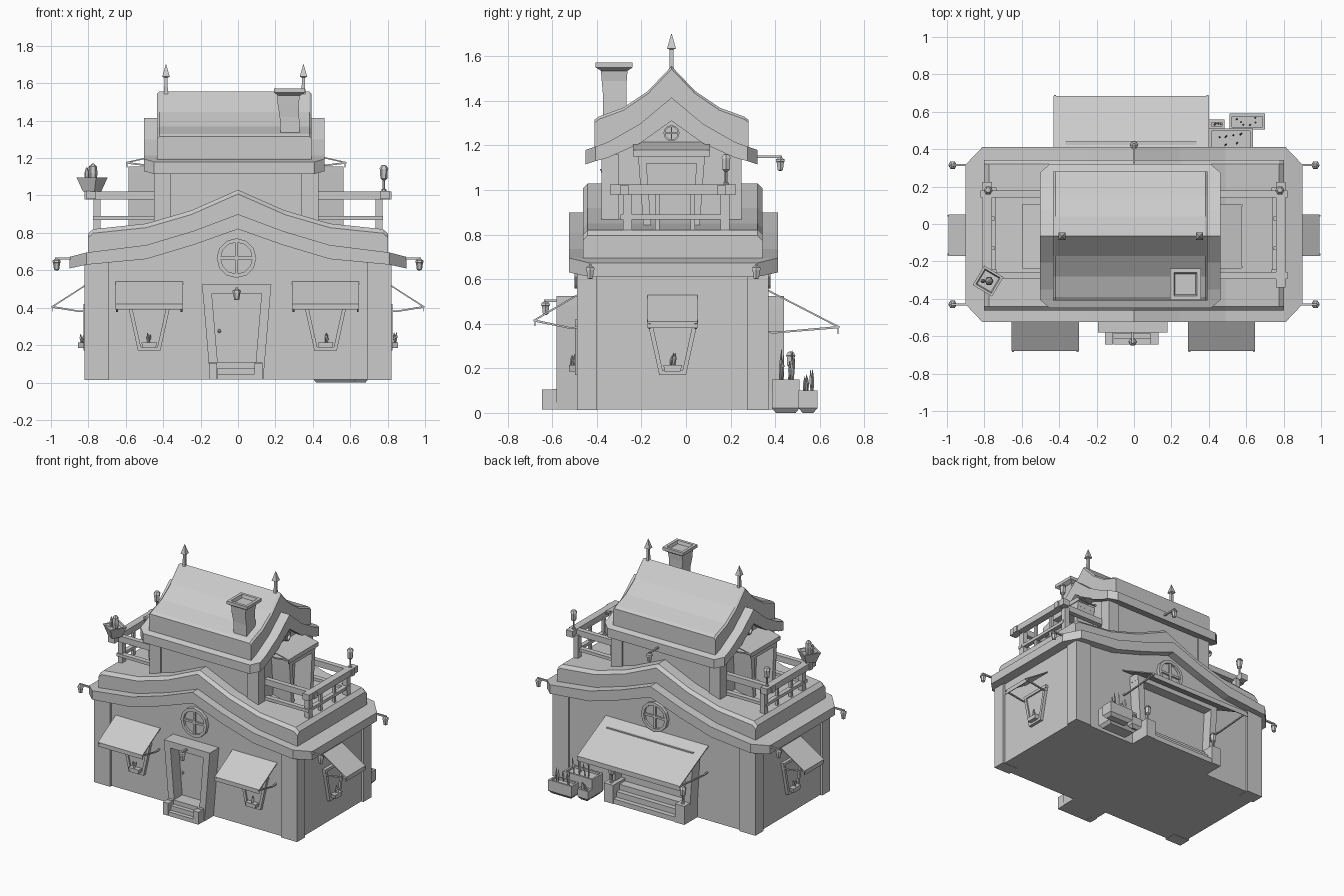
import bpy, bmesh, math, random
from mathutils import Vector, Matrix

if "Cube" in bpy.data.objects:
    bpy.data.objects.remove(bpy.data.objects["Cube"])
random.seed(3)

def finish(name, bm):
    bmesh.ops.remove_doubles(bm, verts=bm.verts, dist=1e-5)
    bmesh.ops.recalc_face_normals(bm, faces=bm.faces)
    me = bpy.data.meshes.new(name)
    bm.to_mesh(me); bm.free()
    ob = bpy.data.objects.new(name, me)
    bpy.context.collection.objects.link(ob)
    return ob

def loft(name, rings, caps=True):
    bm = bmesh.new()
    vs = [[bm.verts.new(p) for p in r] for r in rings]
    n = len(rings[0])
    for a, b in zip(vs, vs[1:]):
        for i in range(n):
            bm.faces.new((a[i], a[(i+1) % n], b[(i+1) % n], b[i]))
    if caps:
        bm.faces.new(vs[0]); bm.faces.new(vs[-1])
    return finish(name, bm)

def box(name, x0, x1, y0, y1, z0, z1):
    return loft(name, [[(x0,y0,z), (x1,y0,z), (x1,y1,z), (x0,y1,z)] for z in (z0, z1)])

def turned(name, c, prof, n=6, rot=0):
    """stacked n-sided rings, prof = (radius, height above c)"""
    return loft(name, [[(c[0]+r*math.cos(rot+2*math.pi*i/n), c[1]+r*math.sin(rot+2*math.pi*i/n), c[2]+z)
                        for i in range(n)] for r, z in prof])

def slab(name, rows, axis, mid=0, c=0.0):
    """rows (u, top, bottom, v0, v1) mirrored about mid; c = chamfer on the top edges"""
    full = [(-u, *r) for u, *r in reversed(rows) if u > 0] + list(rows)
    rings = []
    for u, t, b, v0, v1 in full:
        sec = [(v0,b), (v1,b), (v1,t-c), (v1-c,t), (v0+c,t), (v0,t-c)] if c else [(v0,b), (v1,b), (v1,t), (v0,t)]
        rings.append([(mid+u, v, z) if axis == 'x' else (v, mid+u, z) for v, z in sec])
    return loft(name, rings)

# walls: origin, along direction, outward direction
V = Vector
FRONT = (V((0,-.475,0)), V((1,0,0)), V((0,-1,0)))
BACK = (V((0,.355,0)), V((1,0,0)), V((0,1,0)))
RIGHT = (V((.805,0,0)), V((0,1,0)), V((1,0,0)))
LEFT = (V((-.805,0,0)), V((0,1,0)), V((-1,0,0)))
UP_R = (V((.42,0,0)), V((0,1,0)), V((1,0,0)))
UP_L = (V((-.44,0,0)), V((0,1,0)), V((-1,0,0)))

def at(w, s, d, z):
    return w[0] + w[1]*s + w[2]*d + V((0,0,z))

def panel(name, w, pts, d0, d1):      # outline (s,z) pushed outwards
    return loft(name, [[at(w, s, d, z) for s, z in pts] for d in (d0, d1)])

def side(name, w, pts, s0, s1):       # outline (d,z) pushed along the wall
    return loft(name, [[at(w, s, d, z) for d, z in pts] for s in (s0, s1)])

def frame(name, w, c, ht, hb, z0, z1, t, depth, sill=False):
    """tapered door or window frame with an inner panel"""
    ti, bi = ht-t, hb-t
    for k in (-1, 1):
        panel(name+"_jamb", w, [(c+k*hb,z0), (c+k*bi,z0), (c+k*ti,z1), (c+k*ht,z1)], 0, depth)
    panel(name+"_lintel", w, [(c-ht+.002,z1-t), (c+ht-.002,z1-t), (c+ht,z1), (c-ht,z1)], 0, depth)
    panel(name+"_panel", w, [(c-bi,z0), (c+bi,z0), (c+ti,z1-t), (c-ti,z1-t)], 0, .012)
    if sill:
        panel(name+"_sill", w, [(c-hb,z0), (c+hb,z0), (c+hb,z0+t), (c-hb,z0+t)], 0, depth)

def awning(w, c, hw, zt, ze, zv, D, zr):
    side("awning", w, [(0,zt), (D,ze), (D,zv), (D-.005,zv), (D-.005,ze-.006), (0,zt-.008)], c-hw, c+hw)
    for k in (-1, 1):
        s = c+k*(hw-.008)
        side("awning_rod", w, [(0,zr), (.04,zr-.006), (D+.004,ze), (D+.004,ze-.01), (.04,zr-.014), (0,zr-.01)], s-.005, s+.005)

def blades(name, c, n, h, spread):
    for i in range(n):
        x, y = c[0]+random.uniform(-1,1)*spread[0], c[1]+random.uniform(-1,1)*spread[1]
        lean = random.uniform(-.012, .012)
        hh = h*random.uniform(.6, 1)
        loft(name, [[(x+q*lean+r*math.cos(a), y+q*lean+r*math.sin(a), c[2]+q*hh) for a in (0, 1.57, 3.14, 4.71)]
                    for r, q in ((.004,0), (.007,.6), (.001,1))])

def window(w, c):
    frame("window", w, c, .115, .06, .17, .42, .02, .022, True)
    panel("flower_box", w, [(c-.035,.185), (c+.035,.185), (c+.042,.215), (c-.042,.215)], .015, .05)
    blades("window_plant", at(w, c, .033, .21), 3, .06, (.01, .01))

def round_window(w, c, z, r, d):
    circ = lambda q: [(c+q*math.cos(2*math.pi*i/12), z+q*math.sin(2*math.pi*i/12)) for i in range(12)]
    loft("round_window_ring", [[at(w, s, dd, zz) for s, zz in circ(q)]
         for q, dd in ((r,0), (r,d), (r*.8,d), (r*.8,0), (r,0))], False)
    panel("round_window_pane", w, circ(r*.85), 0, d*.3)
    b = r*.07
    panel("round_window_bar", w, [(c-b,z-r*.82), (c+b,z-r*.82), (c+b,z+r*.82), (c-b,z+r*.82)], 0, d*.8)
    panel("round_window_bar", w, [(c-r*.82,z-b), (c+r*.82,z-b), (c+r*.82,z+b), (c-r*.82,z+b)], 0, d*.8)

LAMP = [(.006,-.032), (.014,-.028), (.019,.008), (.023,.010), (.021,.02), (.006,.03)]
def hanging_lamp(w, s, d0, d1, z):
    turned("hanging_lamp", at(w, s, d1, z), LAMP)
    side("lamp_bracket", w, [(d0,z+.025), (d1+.008,z+.025), (d1+.008,z+.036), (d0,z+.036)], s-.006, s+.006)

def standing_lamp(c, h):
    turned("standing_lamp", c, [(.014,0), (.014,.01), (.007,.014), (.007,h*.42), (.019,h*.5),
                                (.021,h*.85), (.025,h*.86), (.014,h*.98), (.006,h)])

# lower storey: wave-topped walls, corner pillars, eave and roof block
slab("lower_walls", [(0,.84,.015,-.475,.355), (.24,.76,.015,-.475,.355), (.49,.69,.015,-.475,.355),
                     (.805,.65,.015,-.475,.355)], 'x')
for k in (-1, 1):
    for y0, y1 in ((-.49,-.40), (.275,.37)):
        box("corner_pillar", k*.69, k*.82, y0, y1, .013, .66)
slab("lower_eave", [(0,.90,.82,-.525,.412), (.24,.81,.735,-.525,.412), (.49,.735,.66,-.525,.412),
                    (.81,.695,.63,-.525,.412), (.90,.672,.61,-.43,.318)], 'x')
slab("lower_roof", [(0,1.03,.85,-.463,.343), (.25,.92,.76,-.463,.343), (.49,.85,.69,-.463,.343),
                    (.775,.82,.65,-.463,.343), (.803,.795,.65,-.463,.343)], 'x', c=.022)

# upper storey and its curved gable roof
M = -.065
slab("upper_walls", [(0,1.33,.8,-.44,.42), (.14,1.23,.8,-.44,.42), (.305,1.16,.8,-.44,.42)], 'y', M)
for x0, x1 in ((-.45,-.36), (.34,.43)):
    for y0, y1 in ((-.38,-.30), (.17,.25)):
        box("upper_pillar", x0, x1, y0, y1, .8, 1.16)
slab("upper_eave", [(0,1.415,1.31,-.503,.463), (.14,1.298,1.21,-.503,.463), (.285,1.215,1.145,-.503,.463),
                    (.34,1.195,1.13,-.503,.463), (.385,1.18,1.115,-.45,.41)], 'y', M)
slab("upper_roof", [(0,1.555,1.36,-.433,.393), (.105,1.445,1.28,-.433,.393), (.215,1.37,1.2,-.433,.393),
                    (.325,1.33,1.15,-.433,.393), (.345,1.315,1.15,-.433,.393)], 'y', M, .012)
for x in (-.385, .35):
    turned("roof_finial", (x,M,1.53), [(.018,0), (.014,.02), (.012,.10), (.028,.105), (.001,.172)], 4, math.pi/4)

# chimney with a slight bend and hollow flared cap
loft("chimney", [[(x+i*h, y+j*h, z) for i, j in ((-1,-1),(1,-1),(1,1),(-1,1))]
     for x, y, z, h in ((.28,-.32,1.3,.052), (.275,-.32,1.42,.052), (.268,-.322,1.49,.056), (.272,-.322,1.54,.06))])
loft("chimney_cap", [[(.275+i*h, -.322+j*h, z) for i, j in ((-1,-1),(1,-1),(1,1),(-1,1))]
     for z, h in ((1.535,.06), (1.55,.083), (1.572,.083), (1.572,.062), (1.55,.055))])

# front door with steps and lamp
frame("front_door", FRONT, -.007, .185, .142, .015, .525, .048, .105)
turned("door_knob", (-.1,-.495,.275), [(.004,-.01), (.01,0), (.004,.01)])
for k in (-1, 1):
    panel("step_curb", FRONT, [(-.012+k*.1,.015), (-.012+k*.143,.015), (-.012+k*.143,.108), (-.012+k*.1,.108)], .1, .125)
for d, z in ((.17,.045), (.14,.078), (.11,.108)):
    panel("front_step", FRONT, [(-.11,.015), (.09,.015), (.09,z), (-.11,z)], 0, d)
for k in (-1, 1):
    side("front_step_cheek", FRONT, [(.1,.015), (.17,.015), (.17,.105), (.1,.105)], -.012+k*.1, -.012+k*.143)
hanging_lamp(FRONT, -.007, .1, .155, .472)

# wide back entrance with steps, side plinths and lamps
frame("back_door", BACK, -.015, .35, .32, .015, .525, .05, .085)
for d, z in ((.145,.05), (.11,.09), (.075,.13)):
    panel("back_step", BACK, [(-.27,.015), (.24,.015), (.24,z), (-.27,z)], 0, d)
for k in (-1, 1):
    side("back_plinth", BACK, [(0,.015), (.15,.015), (.15,.15), (0,.15)], -.015+k*.25, -.015+k*.325)
    standing_lamp((-.015+k*.288, .47, .15), .125)
awning(BACK, -.015, .415, .56, .39, .355, .33, .37)

# windows, awnings and round gable windows
for c in (-.475, .468):
    window(FRONT, c)
    awning(FRONT, c, .18, .54, .42, .39, .205, .39)
for w in (RIGHT, LEFT):
    window(w, -.06)
    awning(w, -.06, .112, .53, .41, .38, .188, .39)
round_window(FRONT, -.008, .665, .106, .025)
round_window(BACK, -.008, .665, .106, .025)

# eave lamps
for w in (RIGHT, LEFT):
    for y in (-.43, .315):
        hanging_lamp(w, y, .07, .165, .632)
hanging_lamp(BACK, 0, -.05, .068, 1.118)

# balcony doors, canopies and railings
for w, k in ((UP_R, 1), (UP_L, -1)):
    frame("balcony_door", w, M, .15, .125, .82, 1.155, .035, .145)
    awning(w, M, .172, 1.215, 1.18, 1.15, .155, 1.17)
    round_window(w, M, 1.255, .036, .03)
    for y in (-.275, .16):
        for h0, h1, e in ((.978,1.022,.82), (.868,.89,.775)):
            box("side_rail", k*.42, k*e, y-.018, y+.018, h0, h1)
    for h0, h1, t, y0, y1 in ((.98,1.025,.026,-.34,.225), (.868,.89,.016,-.275,.16)):
        x = .785 if t > .02 else .757
        box("end_rail", k*(x-t), k*(x+t), y0, y1, h0, h1)
    for y in (-.263, .235-.06):
        box("balcony_post", k*.735, k*.772, y-.02, y+.02, .80, .99)
    for y in (-.13, .03):
        box("baluster", k*.745, k*.765, y-.01, y+.01, .80, .99)
    standing_lamp((k*.78, .18, 1.022), .14)

# potted cactus on the left balcony corner
turned("balcony_pot", (-.78,-.305,1.02), [(.05,0), (.085,.075), (.068,.075), (.06,.055)], 4, .25)
turned("cactus", (-.775,-.305,1.07), [(.018,0), (.024,.05), (.02,.085), (.005,.1)])
turned("cactus_arm", (-.808,-.305,1.08), [(.01,0), (.013,.04), (.004,.07)])

# planters beside the back entrance
for x0, x1, y0, y1, h, n, ph in ((.40,.635,.385,.51,.15,7,.15), (.51,.70,.505,.59,.10,6,.11), (.40,.485,.51,.558,.08,3,.07)):
    cx, cy, a, b = (x0+x1)/2, (y0+y1)/2, (x1-x0)/2, (y1-y0)/2
    loft("planter", [[(cx+i*(a-t), cy+j*(b-t), z) for i, j in ((-1,-1),(1,-1),(1,1),(-1,1))]
         for t, z in ((.018,0), (0,.022), (0,h), (.014,h), (.014,h-.015))])
    blades("planter_plant", (cx,cy,h-.016), n, ph, (a*.6,b*.5))
